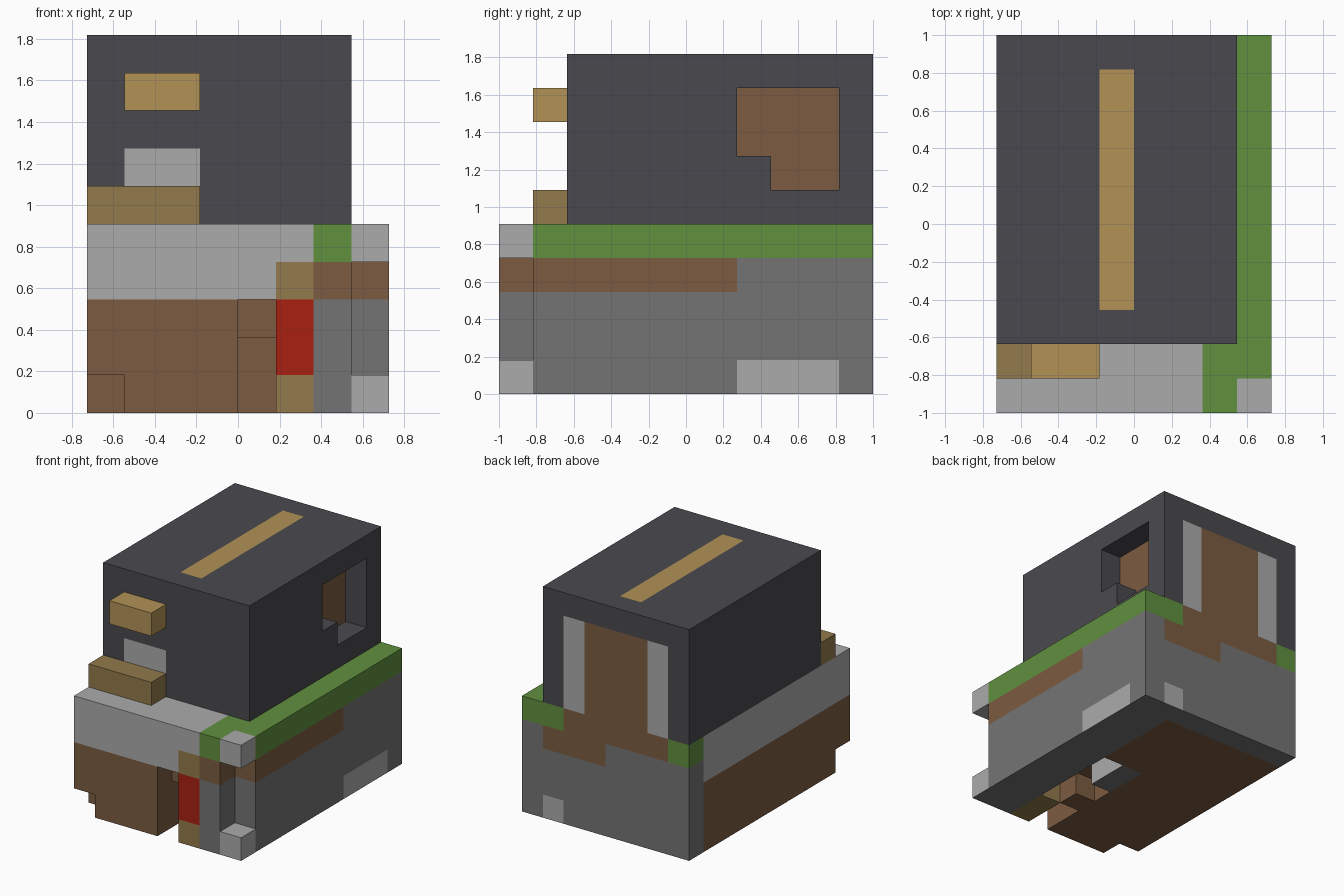
import bpy
import bmesh
from mathutils import Vector

cube = bpy.data.objects.get("Cube")
if cube:
    bpy.data.objects.remove(cube, do_unlink=True)

UNIT = 2 / 11                          # edge of one block
ORIGIN = Vector((-4, -5.5, 0))         # block-grid corner
DOWN = (0, 0, -1)


def linear(value):
    c = value / 255
    return c / 12.92 if c <= 0.04045 else ((c + 0.055) / 1.055) ** 2.4


def material(name, hex_colour):
    rgb = [linear(b) for b in bytes.fromhex(hex_colour)] + [1]
    mat = bpy.data.materials.new(name)
    mat.use_nodes = True
    mat.diffuse_color = rgb
    bsdf = mat.node_tree.nodes["Principled BSDF"]
    bsdf.inputs["Base Color"].default_value = rgb
    bsdf.inputs["Roughness"].default_value = 0.9
    return mat


MATS = {name: material(name, code) for name, code in {
    "charcoal": "4A494E", "light grey": "ABABAB", "stone grey": "747474",
    "grass green": "61903F", "brown": "7C5C42", "dark tan": "927A4C",
    "light tan": "B29256", "red": "AA2010"}.items()}
NAMES = list(MATS)


def cells(x, y, z):
    """All block cells in the half-open ranges x, y, z."""
    return {(i, j, k) for i in range(*x) for j in range(*y) for k in range(*z)}


def block_part(name, solid, colour, paint=(), cuts=(), underside=()):
    """Outer shell of a set of blocks; later paint rules win."""
    solid = set(solid)
    for cut in cuts:
        solid -= cells(*cut)
    tint = {c: colour for c in solid}
    for hue, *box in paint:
        tint.update({c: hue for c in cells(*box) & solid})
    below = {c: hue for hue, *box in underside for c in cells(*box)}

    bm = bmesh.new()
    for cell in sorted(solid):
        for axis in range(3):
            for sign in (-1, 1):
                normal = Vector((0, 0, 0))
                normal[axis] = sign
                step = tuple(int(n) for n in normal)
                if tuple(a + b for a, b in zip(cell, step)) in solid:
                    continue
                u = Vector((0, 0, 0))
                u[(axis + 1) % 3] = 0.5
                v = normal.cross(u)
                mid = Vector(cell) + Vector((0.5, 0.5, 0.5)) + normal / 2 + ORIGIN
                corners = (mid - u - v, mid + u - v, mid + u + v, mid - u + v)
                face = bm.faces.new([bm.verts.new(p * UNIT) for p in corners])
                hue = tint[cell]
                if step == DOWN:
                    hue = below.get(cell, hue)
                face.material_index = NAMES.index(hue)
    bmesh.ops.remove_doubles(bm, verts=bm.verts, dist=0.001)
    mesh = bpy.data.meshes.new(name)
    bm.to_mesh(mesh)
    bm.free()
    for mat in MATS.values():
        mesh.materials.append(mat)
    obj = bpy.data.objects.new(name, mesh)
    bpy.context.scene.collection.objects.link(obj)
    return obj


# Lower body with front slot, underside hollow and coloured bands
block_part(
    "lower_body", cells((0, 8), (0, 11), (0, 5)), "brown",
    paint=[
        ("light grey", (0, 6), (0, 10), (3, 5)),     # front and side band
        ("stone grey", (6, 8), (0, 11), (0, 4)),     # stone wall
        ("stone grey", (0, 8), (10, 11), (0, 4)),    # back wall
        ("grass green", (6, 8), (0, 11), (4, 5)),    # grass edge
        ("grass green", (0, 1), (10, 11), (4, 5)),
        ("brown", (6, 8), (0, 7), (3, 4)),           # earth band
        ("brown", (1, 6), (10, 11), (4, 5)),
        ("brown", (4, 7), (10, 11), (3, 4)),
        ("light grey", (7, 8), (7, 10), (0, 1)),     # pale stones
        ("light grey", (6, 7), (10, 11), (0, 1)),
        ("light grey", (4, 5), (4, 6), (0, 1)),
        ("dark tan", (5, 6), (0, 2), (0, 1)),        # front pillar
        ("red", (5, 6), (0, 1), (1, 3)),
        ("dark tan", (5, 6), (0, 1), (3, 4)),
    ],
    cuts=[
        ((7, 8), (0, 1), (0, 5)),                    # corner
        ((0, 1), (0, 1), (0, 1)),                    # foot notch
        ((4, 5), (0, 2), (0, 2)),                    # front slot
        ((4, 5), (0, 1), (2, 3)),
        ((4, 5), (3, 4), (0, 1)),                    # underside hollow
        ((5, 6), (2, 6), (0, 1)),
    ],
    underside=[
        ("stone grey", (6, 8), (0, 11), (0, 1)),
        ("stone grey", (4, 5), (4, 6), (0, 1)),
    ])

# Upper body with side niche, roof stripe and back door
block_part(
    "upper_body", cells((0, 7), (2, 11), (5, 10)), "charcoal",
    paint=[
        ("light tan", (3, 4), (3, 10), (9, 10)),     # roof stripe
        ("light grey", (1, 3), (2, 3), (6, 7)),      # front plate
        ("light grey", (1, 6), (10, 11), (5, 9)),    # door posts
        ("brown", (2, 5), (10, 11), (5, 9)),         # door
        ("brown", (5, 6), (7, 10), (6, 9)),          # niche back
    ],
    cuts=[
        ((6, 7), (7, 10), (7, 9)),
        ((6, 7), (8, 10), (6, 7)),
    ])

# Blocks standing out from the front
block_part("upper_front_block", cells((1, 3), (1, 2), (8, 9)), "light tan")
block_part("lower_front_block", cells((0, 3), (1, 2), (5, 6)), "dark tan")

# Pale blocks on the front corner
for label, level in (("bottom", 0), ("top", 4)):
    block_part(label + "_corner_block",
               cells((7, 8), (0, 1), (level, level + 1)), "light grey",
               underside=[("stone grey", (7, 8), (0, 1), (0, 1))])
